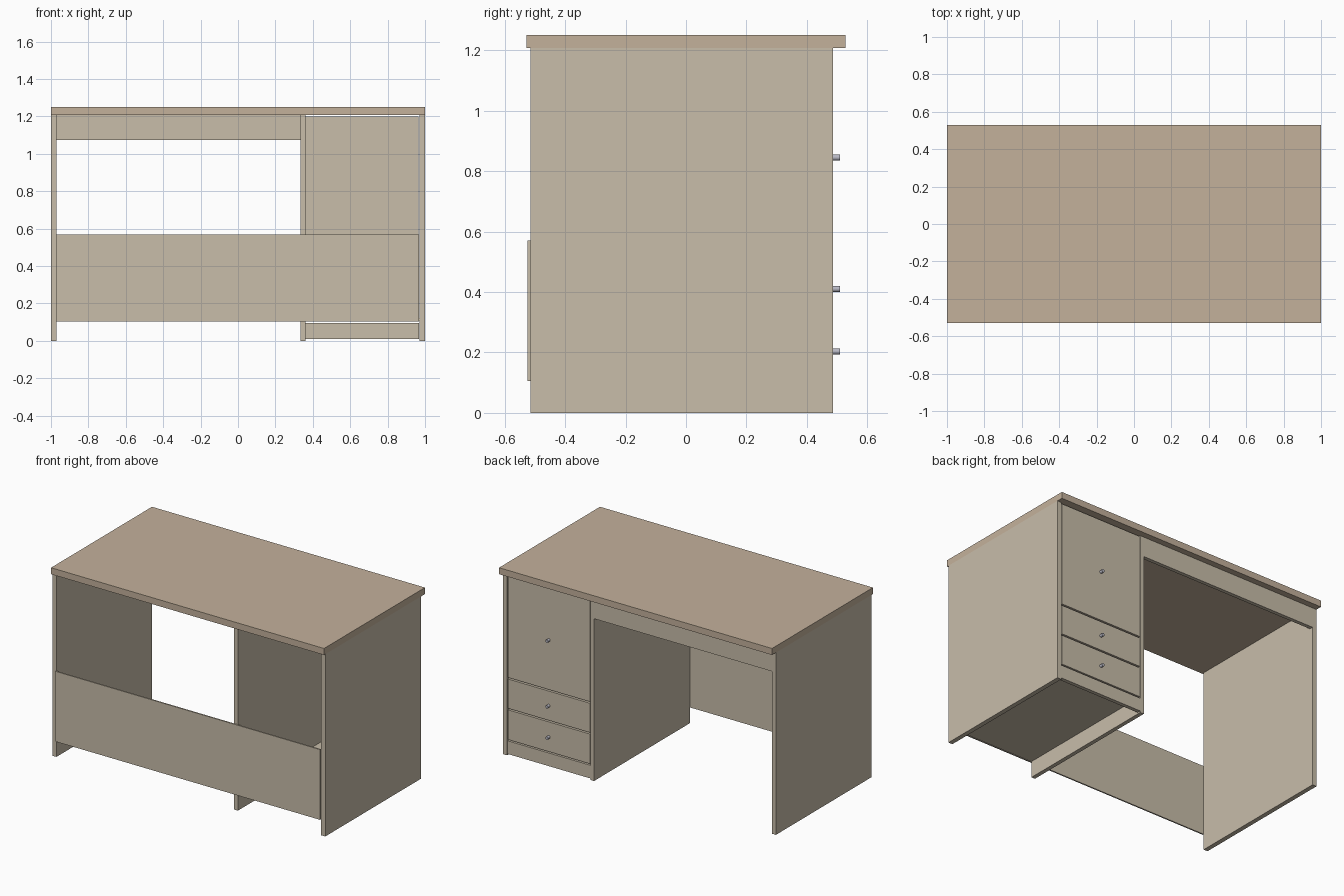
import bpy, bmesh
from mathutils import Matrix

if "Cube" in bpy.data.objects:
    bpy.data.objects.remove(bpy.data.objects["Cube"])


def material(name, color):
    m = bpy.data.materials.new(name)
    m.diffuse_color = (*color, 1)
    m.use_nodes = True
    m.node_tree.nodes["Principled BSDF"].inputs["Base Color"].default_value = m.diffuse_color
    return m


top_mat = material("top_wood", (0.55, 0.44, 0.33))
body_mat = material("body_wood", (0.58, 0.51, 0.40))
knob_mat = material("metal", (0.48, 0.48, 0.55))


def finish(name, bm, mat):
    me = bpy.data.meshes.new(name)
    bm.to_mesh(me)
    bm.free()
    me.materials.append(mat)
    ob = bpy.data.objects.new(name, me)
    bpy.context.collection.objects.link(ob)
    return ob


def board(name, x, y, z, mat=body_mat):
    """Box given by its (min, max) range on each axis."""
    bm = bmesh.new()
    bmesh.ops.create_cube(bm, size=1)
    spans = (x, y, z)
    for v in bm.verts:
        v.co = [s[0] if c < 0 else s[1] for c, s in zip(v.co, spans)]
    return finish(name, bm, mat)


def knob(name, x, y, z, radius=0.01, depth=0.022):
    bm = bmesh.new()
    bmesh.ops.create_cone(bm, cap_ends=True, segments=20, radius1=radius,
                          radius2=radius, depth=depth,
                          matrix=Matrix.Translation((x, y + depth / 2, z))
                          @ Matrix.Rotation(-1.5707963, 4, 'X'))
    for f in bm.faces:
        f.smooth = len(f.verts) == 4
    for e in bm.edges:
        e.smooth = all(f.smooth for f in e.link_faces)
    finish(name, bm, knob_mat)


BACK, FACE = -0.515, 0.487   # depth range of the upright panels

# Tabletop
board("tabletop", (-1, 1), (-0.528, 0.528), (1.207, 1.25), top_mat)

# Upright panels
for name, x0, x1 in (("left_side", -1, -0.97), ("divider", 0.333, 0.36),
                     ("right_side", 0.97, 1)):
    board(name, (x0, x1), (BACK, FACE), (0, 1.207))

# Modesty panel and apron over the knee space
board("modesty_panel", (-0.972, 0.967), (-0.524, BACK), (0.105, 0.57))
board("apron", (-0.97, 0.333), (FACE - 0.025, FACE), (1.075, 1.207))

# Cabinet floor and plinth
board("cabinet_floor", (0.36, 0.97), (BACK, FACE - 0.026), (0.107, 0.123))
board("plinth", (0.36, 0.967), (FACE - 0.025, FACE), (0.01, 0.097))

# Door and drawer fronts, each with a knob
for name, z0, z1, kz in (("lower_drawer", 0.106, 0.303, 0.203),
                         ("middle_drawer", 0.313, 0.507, 0.41),
                         ("cabinet_door", 0.517, 1.2, 0.845)):
    board(name + "_front", (0.362, 0.965), (FACE - 0.025, FACE), (z0, z1))
    knob(name + "_knob", 0.664, FACE, kz)
